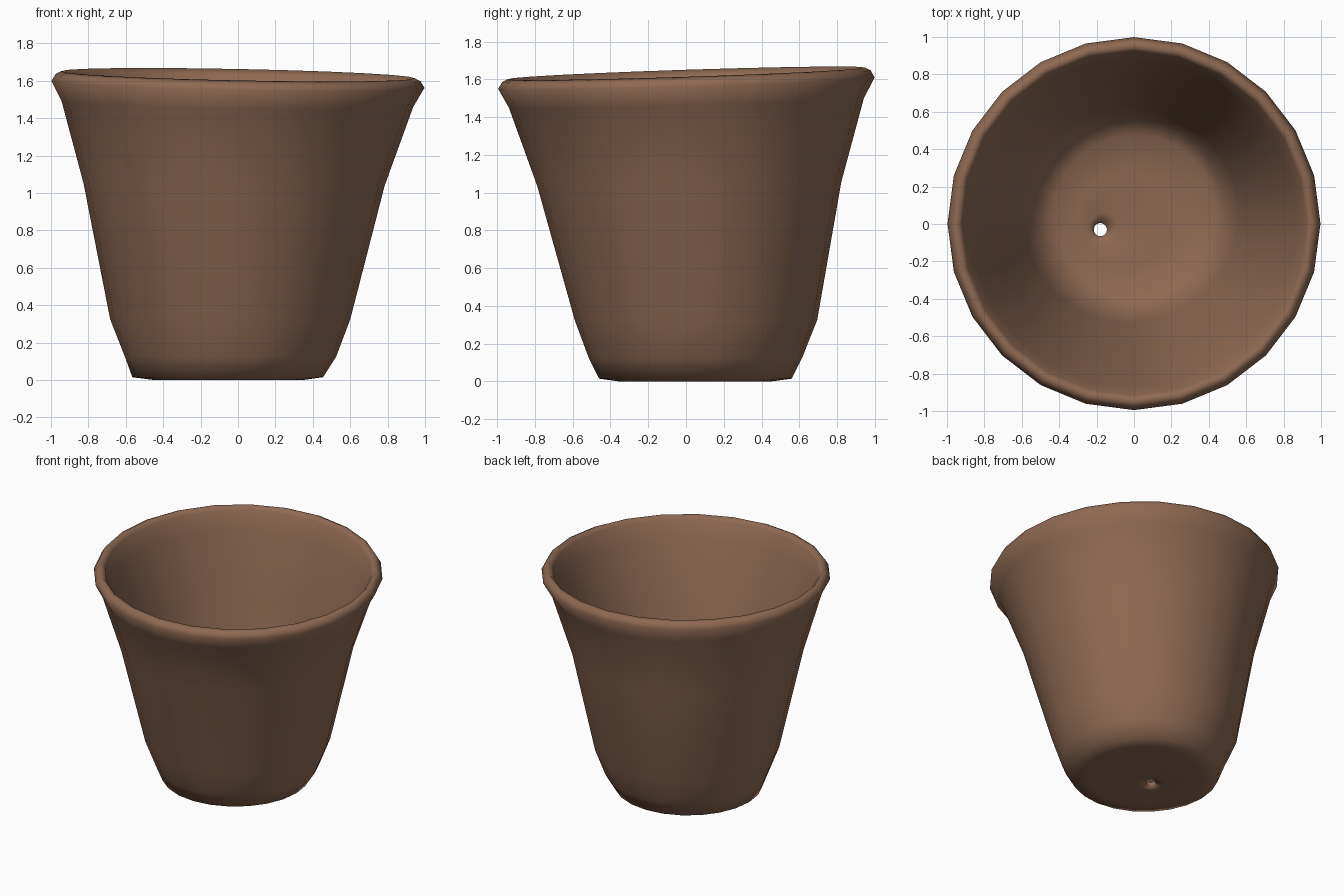
import bpy
import bmesh
import math

cube = bpy.data.objects.get("Cube")
if cube:
    bpy.data.objects.remove(cube, do_unlink=True)

SEGMENTS = 24
HOLE = (-0.18, -0.03)

# Terracotta clay
clay = bpy.data.materials.new("terracotta_brown")
clay.use_nodes = True
colour = (0.27, 0.142, 0.085, 1.0)
clay.diffuse_color = colour
clay.node_tree.nodes["Principled BSDF"].inputs["Base Color"].default_value = colour

# Closed section of the pot: radius, height, centre x, centre y
section = [
    # underside, from drain hole outwards
    (0.035, 0.03, *HOLE),
    (0.09, 0.02, -0.16, -0.02),
    (0.40, 0.005, -0.05, 0.05),
    # outer wall
    (0.51, 0.02, -0.055, 0.05),
    (0.565, 0.13, -0.04, 0.05),
    (0.642, 0.33, -0.045, 0.055),
    (0.805, 1.05, -0.025, 0.02),
    (0.94, 1.48, -0.008, 0.005),
    # rolled rim
    (0.997, 1.585, 0, 0.002),
    (0.975, 1.622, 0, 0.002),
    (0.945, 1.637, 0, 0.002),
    (0.92, 1.605, 0, 0.002),
    # inner wall
    (0.875, 1.48, -0.005, 0.005),
    (0.735, 1.05, -0.015, 0.02),
    (0.58, 0.36, -0.02, 0.05),
    (0.51, 0.15, -0.01, 0.05),
    # inner floor, back to drain hole
    (0.43, 0.095, 0, 0.05),
    (0.25, 0.085, -0.05, 0.02),
    (0.08, 0.08, -0.16, -0.02),
    (0.035, 0.065, *HOLE),
]

# Sweep the section round, leaning the upper part a little for a handmade look
bm = bmesh.new()
rings = []
for i, (r, z, cx, cy) in enumerate(section):
    ring = []
    lean = (z / 1.6) ** 2
    for s in range(SEGMENTS):
        a = math.tau * s / SEGMENTS
        wobble = 1 + 0.006 * math.sin(3 * a + 1) * (0.2 < z < 1.5)
        x = cx + r * wobble * math.cos(a)
        y = cy + r * wobble * math.sin(a)
        ring.append(bm.verts.new((x, y, z + lean * (0.031 * y - 0.019 * x))))
    rings.append(ring)
for i, ring in enumerate(rings):
    following = rings[(i + 1) % len(rings)]
    for s in range(SEGMENTS):
        t = (s + 1) % SEGMENTS
        bm.faces.new((ring[s], ring[t], following[t], following[s]))
bmesh.ops.recalc_face_normals(bm, faces=bm.faces)

# Stand the pot on the ground
lowest = min(v.co.z for v in bm.verts)
bmesh.ops.translate(bm, verts=bm.verts, vec=(0, 0, -lowest))

mesh = bpy.data.meshes.new("flower_pot")
bm.to_mesh(mesh)
bm.free()
mesh.materials.append(clay)
mesh.shade_smooth()
pot = bpy.data.objects.new("flower_pot", mesh)
bpy.context.collection.objects.link(pot)
